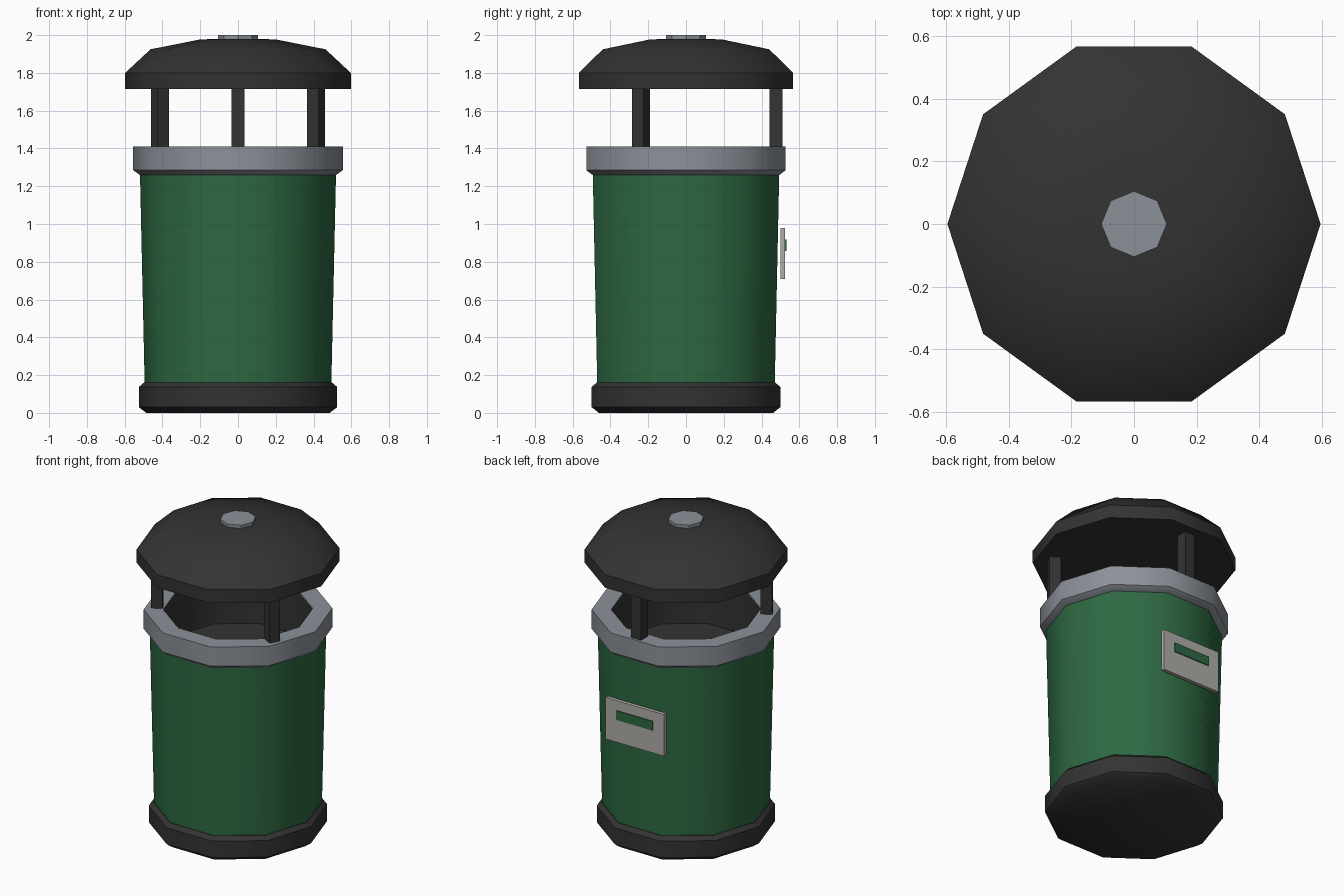
import bpy, bmesh, math
from mathutils import Matrix

if "Cube" in bpy.data.objects:
    bpy.data.objects.remove(bpy.data.objects["Cube"])


def material(name, rgb):
    m = bpy.data.materials.new(name)
    m.diffuse_color = (*rgb, 1)
    m.use_nodes = True
    m.node_tree.nodes["Principled BSDF"].inputs["Base Color"].default_value = m.diffuse_color
    return m


GREEN = material("bin green", (0.027, 0.140, 0.054))
DARK = material("charcoal", (0.033, 0.033, 0.033))
GREY = material("metal grey", (0.26, 0.285, 0.32))
PLATE = material("pale plate", (0.43, 0.42, 0.39))


def finish(name, bm, mat, smooth=True):
    me = bpy.data.meshes.new(name)
    bm.to_mesh(me)
    bm.free()
    me.materials.append(mat)
    ob = bpy.data.objects.new(name, me)
    bpy.context.collection.objects.link(ob)
    if smooth:
        bpy.ops.object.select_all(action='DESELECT')
        ob.select_set(True)
        bpy.context.view_layer.objects.active = ob
        bpy.ops.object.shade_smooth_by_angle(angle=math.radians(40))
    return ob


def lathe(name, profile, mat, sides=10, closed=False):
    """Spin (radius, z) points; listing them upwards on the outside faces outwards."""
    bm = bmesh.new()
    rings = []
    for r, z in profile:
        if r == 0:
            rings.append([bm.verts.new((0, 0, z))] * sides)
        else:
            rings.append([bm.verts.new((r * math.cos(2 * math.pi * k / sides),
                                        r * math.sin(2 * math.pi * k / sides), z))
                          for k in range(sides)])
    pairs = list(zip(rings, rings[1:]))
    if closed:
        pairs.append((rings[-1], rings[0]))
    for a, b in pairs:
        for k in range(sides):
            j = (k + 1) % sides
            quad = list(dict.fromkeys((a[k], a[j], b[j], b[k])))
            bm.faces.new(quad)
    return finish(name, bm, mat)


def box(name, size, centre, mat, turn=0):
    bm = bmesh.new()
    bmesh.ops.create_cube(bm, size=1, matrix=Matrix.Translation(centre)
                          @ Matrix.Rotation(turn, 4, 'Z')
                          @ Matrix.Diagonal((*size, 1)))
    return finish(name, bm, mat, smooth=False)


# base and tapered body
lathe("base", [(0, 0), (0.485, 0), (0.525, 0.03), (0.525, 0.137),
               (0.498, 0.16), (0, 0.16)], DARK)
lathe("body", [(0.494, 0.15), (0.519, 1.27)], GREEN)

# metal rim ring and dark inner bucket
lathe("rim", [(0.44, 1.26), (0.52, 1.26), (0.555, 1.285), (0.555, 1.41),
              (0.44, 1.41)], GREY, closed=True)
lathe("inner_bucket", [(0.437, 1.408), (0.437, 1.12), (0, 1.12)], DARK)

# three lid posts
for i, deg in enumerate((90, 210, 330)):
    a = math.radians(deg)
    box(f"lid_post_{i + 1}", (0.07, 0.07, 0.34),
        (0.477 * math.cos(a), 0.477 * math.sin(a), 1.56), DARK, a)

# domed lid with a cap
lathe("lid", [(0, 1.715), (0.597, 1.715), (0.597, 1.80), (0.463, 1.925),
              (0.20, 1.977), (0, 1.983)], DARK)
lathe("lid_cap", [(0, 1.97), (0.105, 1.97), (0.105, 2.0), (0, 2.0)], GREY, sides=8)

# back plate with green slot
box("back_plate", (0.42, 0.024, 0.27), (0, 0.513, 0.845), PLATE)
box("plate_slot", (0.26, 0.009, 0.06), (0, 0.5265, 0.887), GREEN)
